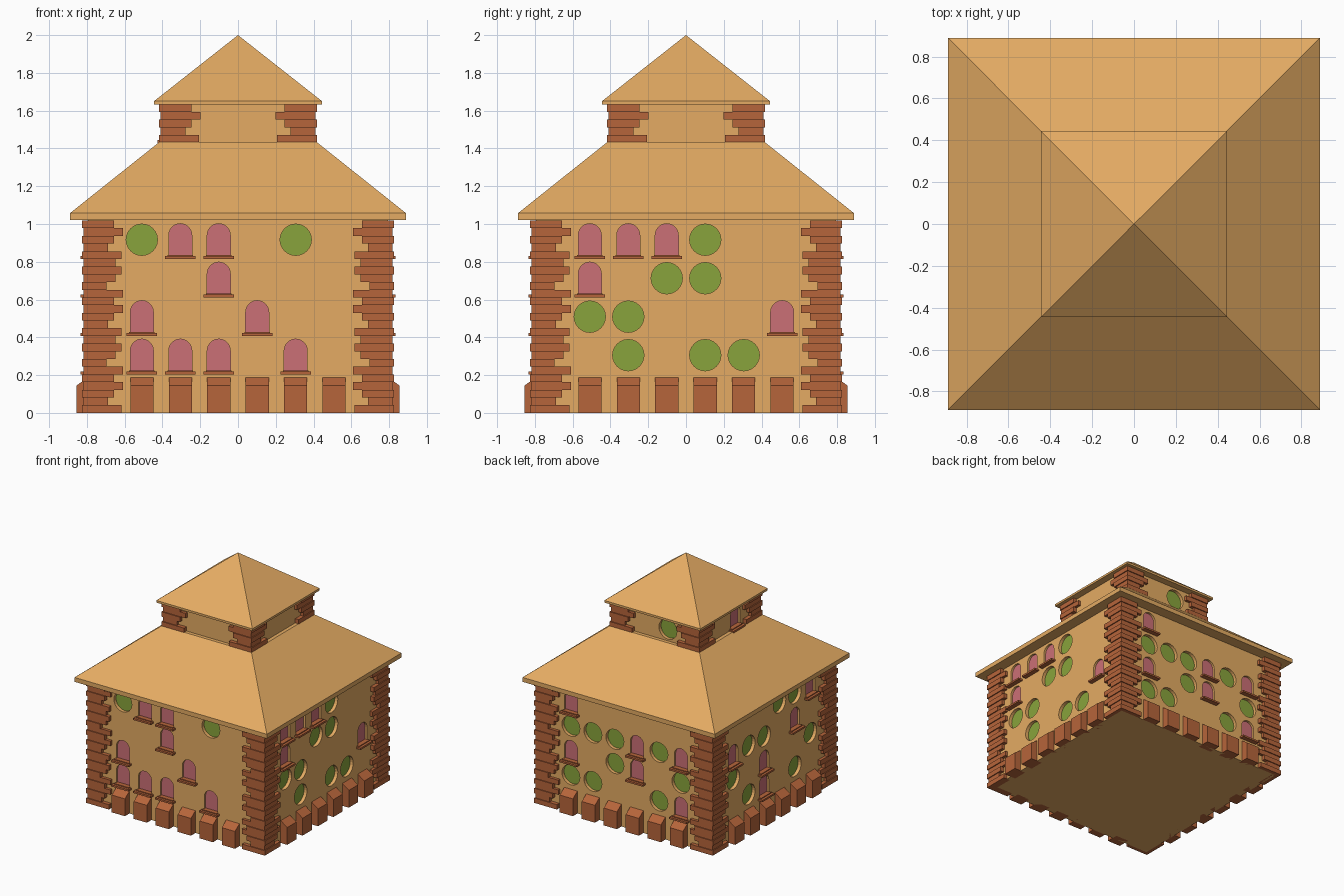
import bpy, bmesh, math
from mathutils import Matrix

if "Cube" in bpy.data.objects:
    bpy.data.objects.remove(bpy.data.objects["Cube"])

C = 0.2037            # tile size
WALL, TOWER = 0.795, 0.385


def material(name, rgb):
    m = bpy.data.materials.new(name)
    m.diffuse_color = (*rgb, 1)
    m.use_nodes = True
    m.node_tree.nodes["Principled BSDF"].inputs["Base Color"].default_value = m.diffuse_color
    return m


TAN = material("tan_plaster", (0.78, 0.41, 0.125))
BRICK = material("brick", (0.47, 0.13, 0.043))
GREEN = material("green_glass", (0.25, 0.37, 0.045))
PINK = material("pink_glass", (0.60, 0.16, 0.18))


def finish(bm, name, mat):
    bmesh.ops.recalc_face_normals(bm, faces=bm.faces)
    me = bpy.data.meshes.new(name)
    bm.to_mesh(me)
    bm.free()
    ob = bpy.data.objects.new(name, me)
    bpy.context.collection.objects.link(ob)
    me.materials.append(mat)
    return ob


def prism(bm, side, pts, at):
    """Closed prism; pts are outlines at two ends, at(p, end) gives the local point."""
    rot = Matrix.Rotation(side * math.pi / 2, 3, 'Z')
    ends = [[bm.verts.new(rot @ at_p) for at_p in (at(p, e) for p in pts)] for e in (0, 1)]
    n = len(pts)
    bm.faces.new(ends[0])
    bm.faces.new(ends[1][::-1])
    for i in range(n):
        j = (i + 1) % n
        bm.faces.new((ends[0][i], ends[1][i], ends[1][j], ends[0][j]))


def on_wall(bm, side, outline, d0, d1):
    """Extrude a (u, z) outline outwards on one side of the building."""
    from mathutils import Vector
    prism(bm, side, outline, lambda p, e: Vector((p[0], -(d0, d1)[e], p[1])))


def along_wall(bm, side, profile, u0, u1):
    """Extrude a (depth, z) profile sideways along one side."""
    from mathutils import Vector
    prism(bm, side, profile, lambda p, e: Vector(((u0, u1)[e], -p[0], p[1])))


def rect(u0, u1, z0, z1):
    return [(u0, z0), (u1, z0), (u1, z1), (u0, z1)]


def rings(name, levels):
    """Square stack from (half width, z) levels; half width 0 is an apex."""
    bm = bmesh.new()
    prev = None
    for h, z in levels:
        if h == 0:
            top = bm.verts.new((0, 0, z))
            for i in range(4):
                bm.faces.new((prev[i], prev[(i + 1) % 4], top))
            return finish(bm, name, TAN)
        cur = [bm.verts.new((x * h, y * h, z)) for x, y in ((-1, -1), (1, -1), (1, 1), (-1, 1))]
        if prev:
            for i in range(4):
                j = (i + 1) % 4
                bm.faces.new((prev[i], prev[j], cur[j], cur[i]))
        else:
            bm.faces.new(cur[::-1])
        prev = cur
    bm.faces.new(prev)
    return finish(bm, name, TAN)


# Walls and roofs
main_wall = rings("main_wall", [(WALL, 0), (WALL, 1.03)])
tower_wall = rings("tower_wall", [(TOWER, 1.40), (TOWER, 1.635)])
rings("lower_roof", [(0.89, 1.02), (0.89, 1.057), (0.415, 1.435)])
rings("upper_roof", [(0.445, 1.632), (0.445, 1.65), (0, 2.0)])


# Stepped corner bricks
def quoins(name, outer, z0, floors):
    bm = bmesh.new()
    h = C / 5
    for side in range(4):
        for i in range(floors * 5):
            reach = (0.21, 0.13, 0.17, 0.21, 0.17)[i % 5]
            d = outer + (0.004 if i % 2 == 0 else -0.004)
            a, b = z0 + i * h, z0 + (i + 1) * h
            on_wall(bm, side, rect(d - reach, d, a, b), d - 0.06, d)
            on_wall(bm, side, rect(-d, -d + reach, a, b), d - 0.06, d)
    finish(bm, name, BRICK)


quoins("corner_bricks", 0.823, 0, 5)
quoins("tower_corner_bricks", 0.413, 1.43, 1)

# Sloped buttresses round the base
bm = bmesh.new()
for side in range(4):
    for c in range(6):
        u = (c - 2.5) * C
        along_wall(bm, side, [(0.75, 0), (0.855, 0), (0.855, 0.145), (WALL, 0.187), (0.75, 0.187)],
                   u - 0.061, u + 0.061)
finish(bm, "base_buttresses", BRICK)

# Windows: O round, A arched; top row first, seen from outside
FACES = [
    ["OAA.O.", "..A...", "A..A..", "AAA.A."],
    ["AAAO..", "A.OO..", "OO...A", ".O.OO."],
    ["A.....", "OOOAOA", "A.OA.O", "OO..OA"],
    ["...OOA", "AOO.A.", "O.A..O", ".OA.O."],
]
layout = [(s, k, (c - 2.5) * C, (4.5 - r) * C, WALL)
          for s, rows in enumerate(FACES) for r, row in enumerate(rows)
          for c, k in enumerate(row) if k != "."]
layout += [(2, "O", C / 2, 1.532, TOWER), (3, "A", C / 2, 1.532, TOWER)]

round_glass, arch_glass, sills = bmesh.new(), bmesh.new(), bmesh.new()
cuts = {WALL: bmesh.new(), TOWER: bmesh.new()}
for side, kind, u, z, wall in layout:
    if kind == "O":
        outline = [(u + 0.083 * math.cos(t * math.pi / 12), z + 0.083 * math.sin(t * math.pi / 12))
                   for t in range(24)]
        glass, depth = round_glass, 0.03
    else:
        outline = [(u - 0.061, z - 0.085), (u + 0.061, z - 0.085)]
        outline += [(u + 0.061 * math.cos(t * math.pi / 12), z + 0.024 + 0.061 * math.sin(t * math.pi / 12))
                    for t in range(13)]
        glass, depth = arch_glass, 0.02
        on_wall(sills, side, rect(u - 0.08, u + 0.08, z - 0.102, z - 0.087), wall - 0.03, wall + 0.04)
        on_wall(sills, side, rect(u - 0.068, u + 0.068, z - 0.088, z - 0.080), wall - 0.025, wall + 0.02)
    on_wall(cuts[wall], side, outline, wall - depth, wall + 0.05)
    on_wall(glass, side, outline, wall - depth - 0.01, wall - depth + 0.002)
finish(round_glass, "round_windows", GREEN)
finish(arch_glass, "arched_windows", PINK)
finish(sills, "window_sills", BRICK)

# Window recesses
for wall_ob, key in ((main_wall, WALL), (tower_wall, TOWER)):
    cutter = finish(cuts[key], wall_ob.name + "_cutter", TAN)
    cutter.hide_render = True
    cutter.hide_set(True)
    mod = wall_ob.modifiers.new("window_recesses", 'BOOLEAN')
    mod.operation = 'DIFFERENCE'
    mod.solver = 'EXACT'
    mod.object = cutter
